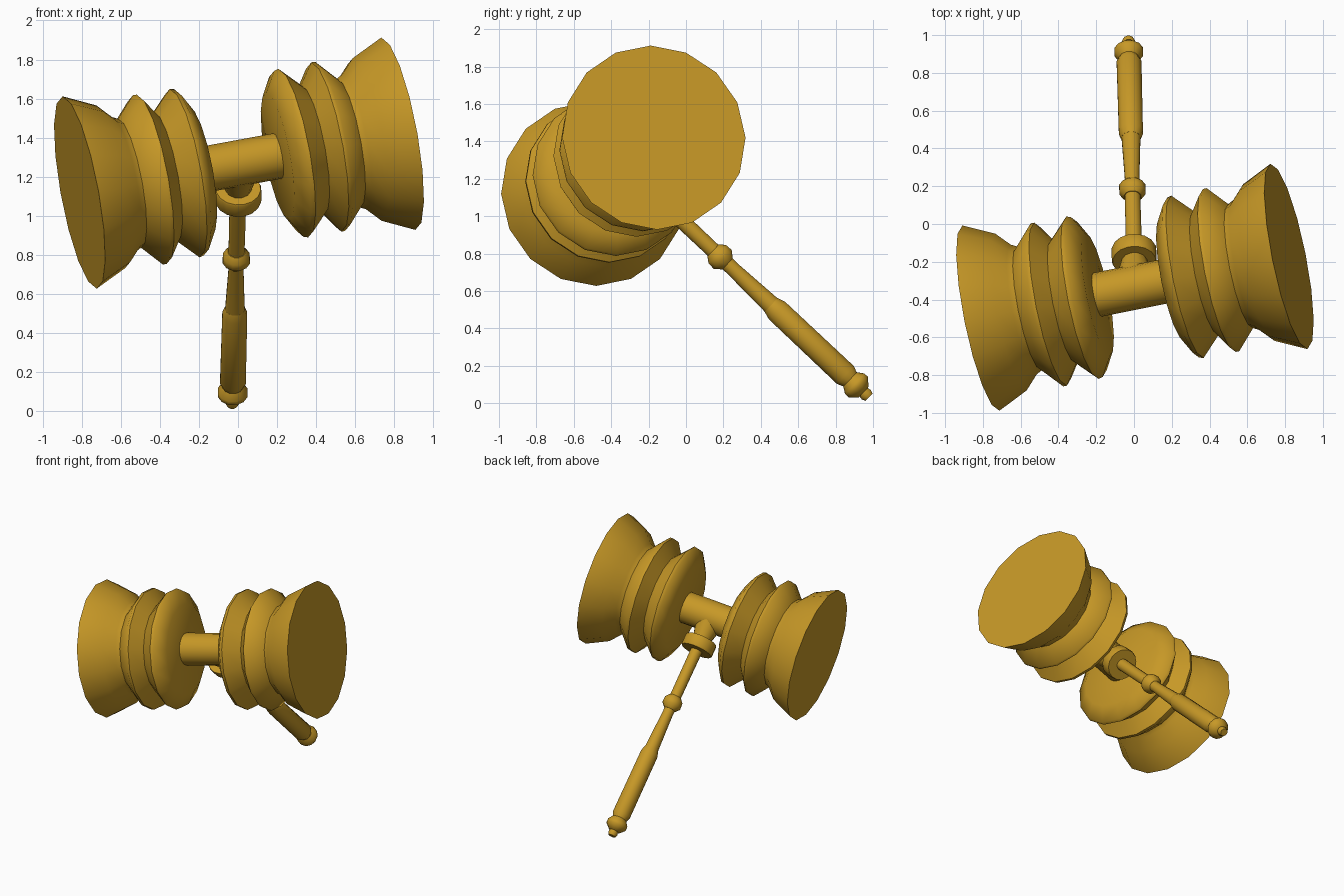
import bpy, bmesh
from math import cos, sin, tau, radians
from mathutils import Vector, Matrix

cube = bpy.data.objects.get("Cube")
if cube:
    bpy.data.objects.remove(cube, do_unlink=True)

# Single golden colour
GOLD = (0.57, 0.315, 0.02, 1)
gold = bpy.data.materials.new("golden_brown")
gold.use_nodes = True
gold.diffuse_color = GOLD
gold.node_tree.nodes["Principled BSDF"].inputs["Base Color"].default_value = GOLD

# Tilted pose: head axis and handle axis cross at the head centre
CENTRE = Vector((0.005, -0.335, 1.27))
HEAD_AXIS = Vector((0.965, 0.193, 0.178)).normalized()
HANDLE_AXIS = Vector((-0.019, 0.728, -0.686))
HANDLE_AXIS = (HANDLE_AXIS - HEAD_AXIS * HANDLE_AXIS.dot(HEAD_AXIS)).normalized()


def frame(axis, side):
    """Matrix whose z runs along axis and whose x lies near side."""
    x = (side - axis * side.dot(axis)).normalized()
    rot = Matrix((x, axis.cross(x), axis)).transposed()
    return Matrix.Translation(CENTRE) @ rot.to_4x4()


def lathe(name, profile, sides, matrix):
    """Turn (distance, radius) pairs around the local z axis, with capped ends."""
    bm = bmesh.new()
    rings = [[bm.verts.new((r * cos(tau * i / sides), r * sin(tau * i / sides), d))
              for i in range(sides)] for d, r in profile]
    for low, high in zip(rings, rings[1:]):
        for i in range(sides):
            j = (i + 1) % sides
            bm.faces.new((low[i], low[j], high[j], high[i]))
    bm.faces.new(rings[0][::-1])
    bm.faces.new(rings[-1])
    mesh = bpy.data.meshes.new(name)
    bm.to_mesh(mesh)
    bm.free()
    mesh.materials.append(gold)
    obj = bpy.data.objects.new(name, mesh)
    bpy.context.collection.objects.link(obj)
    obj.matrix_world = matrix
    bpy.ops.object.select_all(action='DESELECT')
    obj.select_set(True)
    bpy.context.view_layer.objects.active = obj
    bpy.ops.object.shade_smooth_by_angle(angle=radians(50))
    return obj


# Two ridged hammer heads, flaring to the striking faces
UP = Vector((0, 0, 1))
head = [(0.205, 0.33), (0.265, 0.432), (0.288, 0.438), (0.39, 0.335),
        (0.463, 0.44), (0.483, 0.44), (0.58, 0.335), (0.61, 0.35),
        (0.68, 0.423), (0.845, 0.5)]
for name, sign in (("left_head", 1), ("right_head", -1)):
    lathe(name, head, 16, frame(HEAD_AXIS * sign, UP))

# Bar joining the heads
lathe("cross_bar", [(-0.23, 0.118), (0.23, 0.118)], 16, frame(HEAD_AXIS, UP))

# Turned handle pieces
handle_frame = frame(HANDLE_AXIS, HEAD_AXIS)
parts = {
    "neck": [(0.06, 0.1), (0.12, 0.085), (0.2, 0.065)],
    "collar": [(0.19, 0.115), (0.2, 0.12), (0.27, 0.12), (0.28, 0.115)],
    "shaft": [(0.27, 0.044), (0.7, 0.042), (0.8, 0.04), (1.1, 0.052)],
    "shaft_bead": [(0.66, 0.046), (0.69, 0.07), (0.73, 0.072), (0.765, 0.042)],
    "grip": [(1.085, 0.052), (1.13, 0.066), (1.63, 0.068), (1.67, 0.052)],
    "end_bead": [(1.66, 0.05), (1.7, 0.078), (1.725, 0.078), (1.765, 0.04)],
    "end_tip": [(1.75, 0.03), (1.785, 0.036), (1.805, 0.028)],
}
for name, profile in parts.items():
    lathe(name, profile, 16 if name == "collar" else 12, handle_frame)
